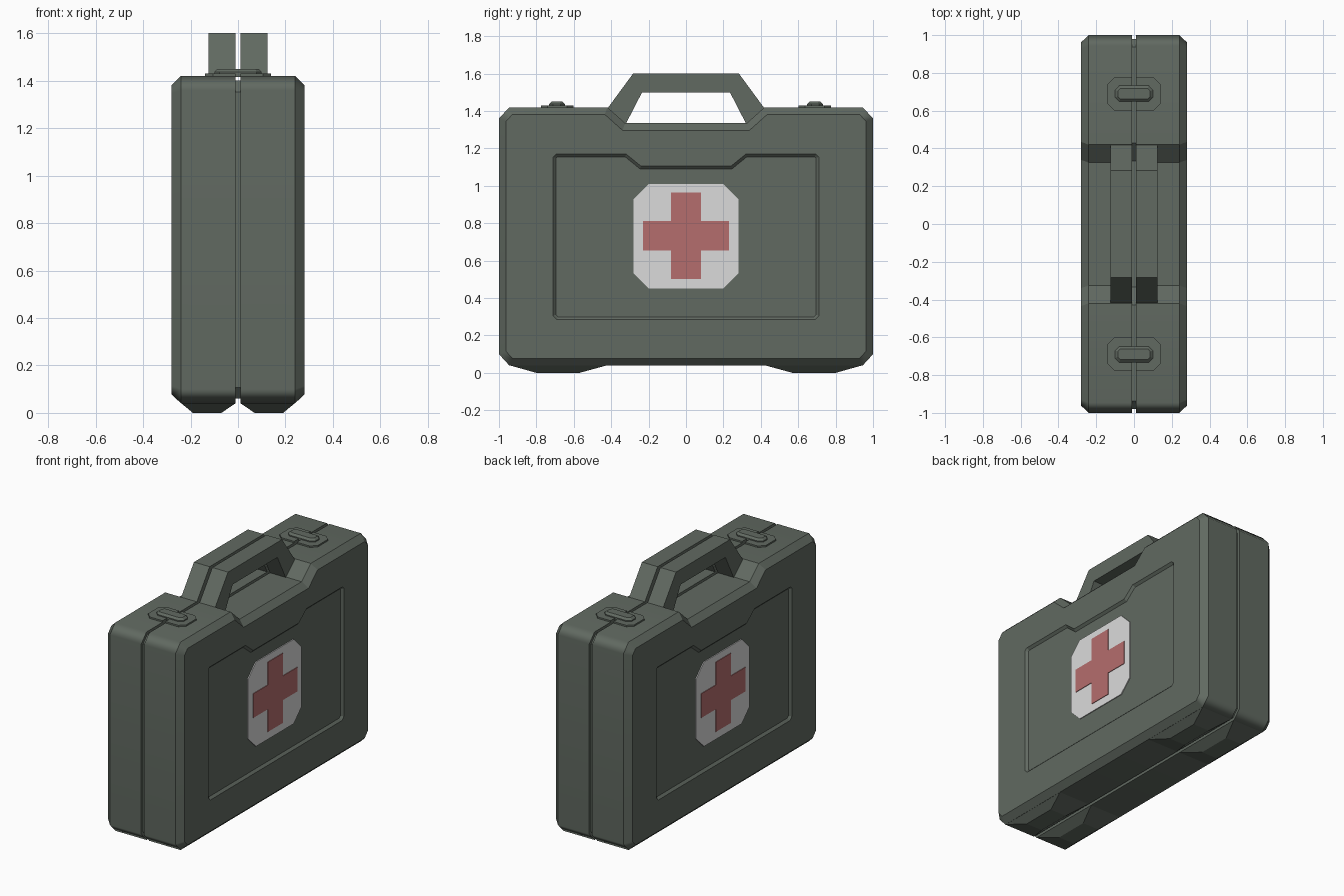
import bpy
import bmesh
from mathutils import Vector

if "Cube" in bpy.data.objects:
    bpy.data.objects.remove(bpy.data.objects["Cube"], do_unlink=True)


def material(name, r, g, b):
    m = bpy.data.materials.new(name)
    m.use_nodes = True
    m.diffuse_color = (r, g, b, 1)
    m.node_tree.nodes["Principled BSDF"].inputs["Base Color"].default_value = (r, g, b, 1)
    return m


GREEN = material("olive_grey", 0.12, 0.143, 0.12)
WHITE = material("badge_white", 0.71, 0.71, 0.71)
RED = material("cross_red", 0.46, 0.155, 0.155)


# Profile helpers: lists of 2D points, counter-clockwise
def symmetric(half):
    return half + [(-a, b) for a, b in reversed(half)]


def inset(points, d):
    out = []
    for i, p in enumerate(points):
        p = Vector(p)
        a = (p - Vector(points[i - 1])).normalized()
        b = (Vector(points[(i + 1) % len(points)]) - p).normalized()
        na, nb = Vector((-a.y, a.x)), Vector((-b.y, b.x))
        out.append(tuple(p + (na + nb) * d / (1 + na.dot(nb))))
    return out


def cut_rect(w, h, c, cx=0, cy=0):
    right = [(w - c, -h), (w, c - h), (w, h - c), (w - c, h)]
    return [(a + cx, b + cy) for a, b in symmetric(right)]


def at_x(points, x):
    return [(x, a, b) for a, b in points]


def at_z(points, z):
    return [(a, b, z) for a, b in points]


# Mesh helpers
def add_rings(bm, rings):
    loops = [[bm.verts.new(p) for p in ring] for ring in rings]
    for low, high in zip(loops, loops[1:]):
        for i in range(len(low)):
            bm.faces.new((low[i - 1], low[i], high[i], high[i - 1]))
    return loops


def finish(name, bm, mat, mirror=""):
    bmesh.ops.recalc_face_normals(bm, faces=bm.faces)
    mesh = bpy.data.meshes.new(name)
    bm.to_mesh(mesh)
    bm.free()
    obj = bpy.data.objects.new(name, mesh)
    bpy.context.collection.objects.link(obj)
    mesh.materials.append(mat)
    if mirror:
        mod = obj.modifiers.new("Mirror", "MIRROR")
        mod.use_axis = ["x" in mirror, "y" in mirror, False]
        mod.use_mirror_merge = False
    return obj


def loft(name, rings, mat, mirror=""):
    bm = bmesh.new()
    loops = add_rings(bm, rings)
    bm.faces.new(loops[0])
    bm.faces.new(loops[-1])
    return finish(name, bm, mat, mirror)


# Case halves: notched outline, chamfered rim, recessed side panel
outline = symmetric([(0.945, 0.04), (1, 0.1), (1, 1.36), (0.945, 1.42),
                     (0.42, 1.42), (0.325, 1.335)])
panel = symmetric([(0.69, 0.285), (0.71, 0.305), (0.71, 1.155), (0.695, 1.17),
                   (0.32, 1.17), (0.24, 1.105)])
bm = bmesh.new()
shell = add_rings(bm, [at_x(outline, 0.01), at_x(outline, 0.24),
                       at_x(inset(outline, 0.038), 0.28)])
recess = add_rings(bm, [at_x(panel, 0.28), at_x(inset(panel, 0.015), 0.265)])
bm.faces.new(shell[0])
bm.faces.new(recess[-1])
border = []
for loop in (shell[-1], recess[0]):
    border += [bm.edges.get((loop[i - 1], loop[i])) for i in range(len(loop))]
bmesh.ops.triangle_fill(bm, edges=border, use_beauty=True, normal=(1, 0, 0))

# Soften only the rounded end corners of the case
for f in bm.faces:
    f.smooth = True
for e in bm.edges:
    a, b = e.verts[0].co, e.verts[1].co
    e.smooth = abs(a.x - b.x) > 0.02 and min(abs(a.y), abs(b.y)) > 0.85
case = finish("case_halves", bm, GREEN, "x")
weighted = case.modifiers.new("Weighted Normal", "WEIGHTED_NORMAL")
weighted.keep_sharp = True

# Gasket filling the seam between the halves
core = inset(outline, 0.02)
loft("seam_gasket", [at_x(core, -0.012), at_x(core, 0.012)], GREEN)

# Split carrying handle
grip = symmetric([(0.32, 1.32), (0.43, 1.4), (0.283, 1.595), (0.283, 1.6)])
grip = [(0.325, 1.325), (0.43, 1.4), (0.283, 1.6)]
grip = grip + [(-y, z) for y, z in reversed(grip)] + [(-0.235, 1.5), (0.235, 1.5)]
loft("handle_halves", [at_x(grip, 0.01), at_x(grip, 0.125)], GREEN, "x")


# Tapered feet
def rect(x0, x1, y0, y1):
    return [(x0, y0), (x1, y0), (x1, y1), (x0, y1)]


loft("feet", [at_z(rect(0.07, 0.19, 0.57, 0.8), 0),
              at_z(rect(0.01, 0.24, 0.42, 0.945), 0.041)], GREEN, "xy")

# Latches: split base plate with a raised toggle
plate = [(0.01, 0.602), (0.105, 0.602), (0.14, 0.637),
         (0.14, 0.741), (0.105, 0.776), (0.01, 0.776)]
loft("latch_plates", [at_z(plate, 1.415), at_z(plate, 1.43)], GREEN, "xy")
toggle = cut_rect(0.1, 0.042, 0.022, 0, 0.69)
loft("latch_toggles", [at_z(toggle, 1.415), at_z(toggle, 1.437),
                       at_z(inset(toggle, 0.014), 1.45)], GREEN, "y")

# Badge plate and cross on each side panel
badge = cut_rect(0.28, 0.28, 0.082, 0, 0.73)
loft("badge_plates", [at_x(badge, 0.264), at_x(badge, 0.271)], WHITE, "x")
mid, arm, reach = 0.733, 0.08, 0.231
cross = symmetric([(arm, mid - reach), (arm, mid - arm), (reach, mid - arm),
                   (reach, mid + arm), (arm, mid + arm), (arm, mid + reach)])
loft("badge_crosses", [at_x(cross, 0.268), at_x(cross, 0.275)], RED, "x")
